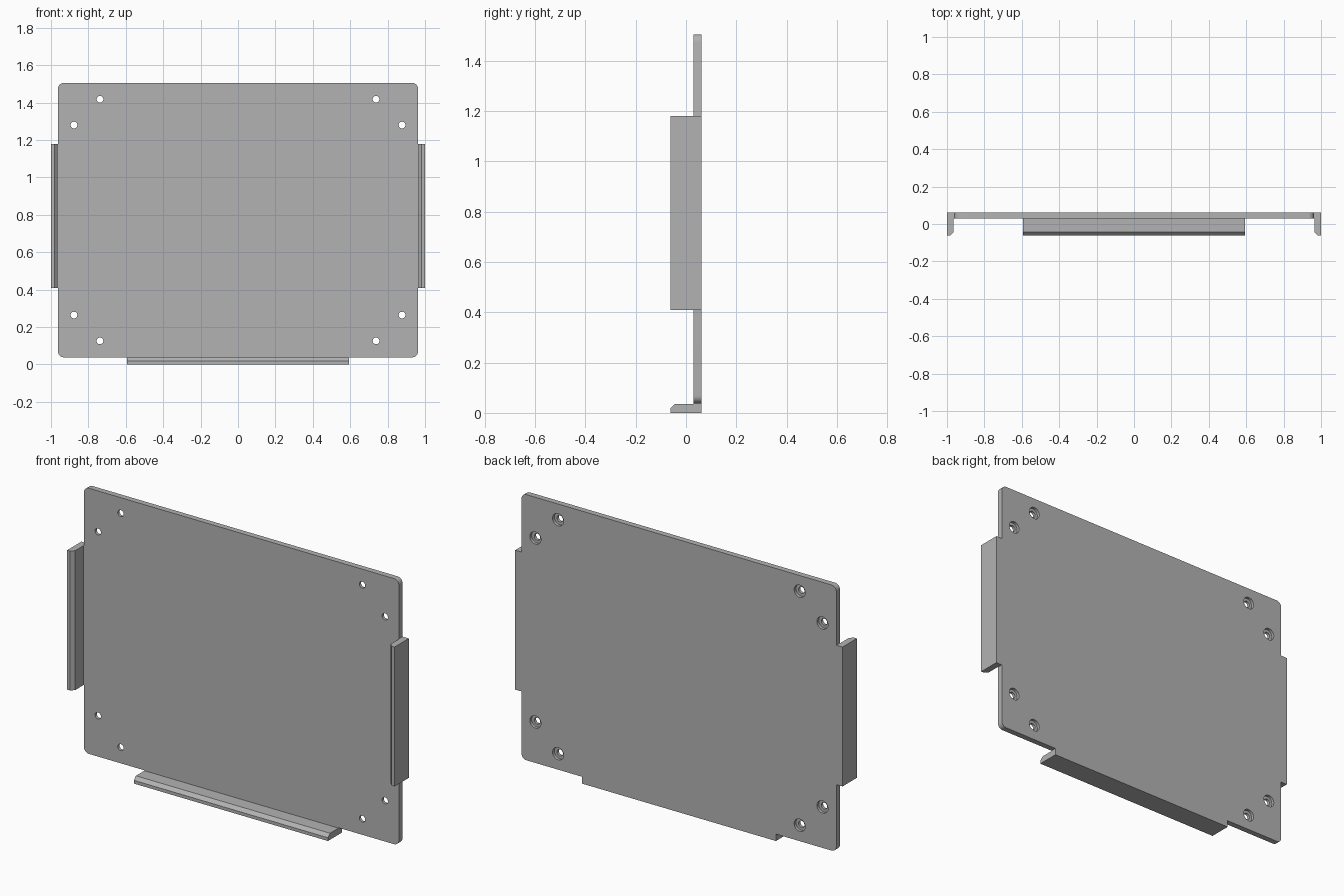
import bpy, bmesh, math
from mathutils import Matrix, Vector

if "Cube" in bpy.data.objects:
    bpy.data.objects.remove(bpy.data.objects["Cube"], do_unlink=True)

grey = bpy.data.materials.new("plain grey")
grey.use_nodes = True
colour = (0.45, 0.45, 0.45, 1)
grey.diffuse_color = colour
grey.node_tree.nodes["Principled BSDF"].inputs["Base Color"].default_value = colour

FRONT, BACK = 0.03, 0.062       # plate thickness range in y
EDGE, LOW, HIGH = 0.962, 0.038, 1.505
LIP = -0.062                    # front of the flanges


def finish(name, bm):
    bmesh.ops.recalc_face_normals(bm, faces=bm.faces)
    mesh = bpy.data.meshes.new(name)
    bm.to_mesh(mesh)
    bm.free()
    mesh.materials.append(grey)
    obj = bpy.data.objects.new(name, mesh)
    bpy.context.collection.objects.link(obj)
    return obj


def extrude(name, points, direction):
    """Solid made by sweeping a closed outline along a direction."""
    bm = bmesh.new()
    face = bm.faces.new([bm.verts.new(p) for p in points])
    result = bmesh.ops.extrude_face_region(bm, geom=[face], use_keep_orig=True)
    moved = [v for v in result["geom"] if isinstance(v, bmesh.types.BMVert)]
    bmesh.ops.translate(bm, verts=moved, vec=Vector(direction))
    return finish(name, bm)


# Back plate with rounded corners
radius, steps = 0.03, 6
outline = []
corners = [(EDGE, HIGH), (-EDGE, HIGH), (-EDGE, LOW), (EDGE, LOW)]
for i, (cx, cz) in enumerate(corners):
    ox = cx - math.copysign(radius, cx)
    oz = cz + (radius if cz == LOW else -radius)
    for s in range(steps + 1):
        a = math.pi / 2 * (i + s / steps)
        outline.append((ox + radius * math.cos(a), FRONT, oz + radius * math.sin(a)))
plate = extrude("back_plate", outline, (0, BACK - FRONT, 0))

# Screw holes, counterbored from the back
bm = bmesh.new()
mid_z = 0.772
for x, dz in ((0.738, 0.646), (0.877, 0.508)):
    for sx in (-1, 1):
        for sz in (-1, 1):
            for r, y0, y1 in ((0.018, 0.0, 0.0465), (0.034, 0.046, 0.1)):
                place = Matrix.Translation((sx * x, (y0 + y1) / 2, mid_z + sz * dz))
                bmesh.ops.create_cone(
                    bm, cap_ends=True, segments=24, radius1=r, radius2=r,
                    depth=y1 - y0, matrix=place @ Matrix.Rotation(math.pi / 2, 4, "X"))
cutter = finish("hole_cutter", bm)
cutter.hide_render = True
mod = plate.modifiers.new("holes", "BOOLEAN")
mod.operation, mod.solver, mod.object = "DIFFERENCE", "EXACT", cutter
mod.use_self = True
bpy.context.view_layer.objects.active = plate
bpy.ops.object.modifier_apply(modifier=mod.name)
bpy.data.objects.remove(cutter, do_unlink=True)

# Flange section: (distance inward from the outer face, y), chamfered at the lip
section = [(0, BACK), (0, LIP), (0.018, LIP), (0.036, LIP + 0.018),
           (0.036, FRONT), (0.038, FRONT), (0.038, BACK)]
for name, side in (("left_flange", 1), ("right_flange", -1)):
    extrude(name, [(side * (1 - d), y, 0.41) for d, y in section], (0, 0, 0.77))
extrude("bottom_flange", [(-0.593, y, d) for d, y in section], (1.186, 0, 0))

# Smooth the curved walls and keep the edges sharp
bpy.ops.object.select_all(action="DESELECT")
plate.select_set(True)
bpy.ops.object.shade_smooth_by_angle(angle=math.radians(30))
